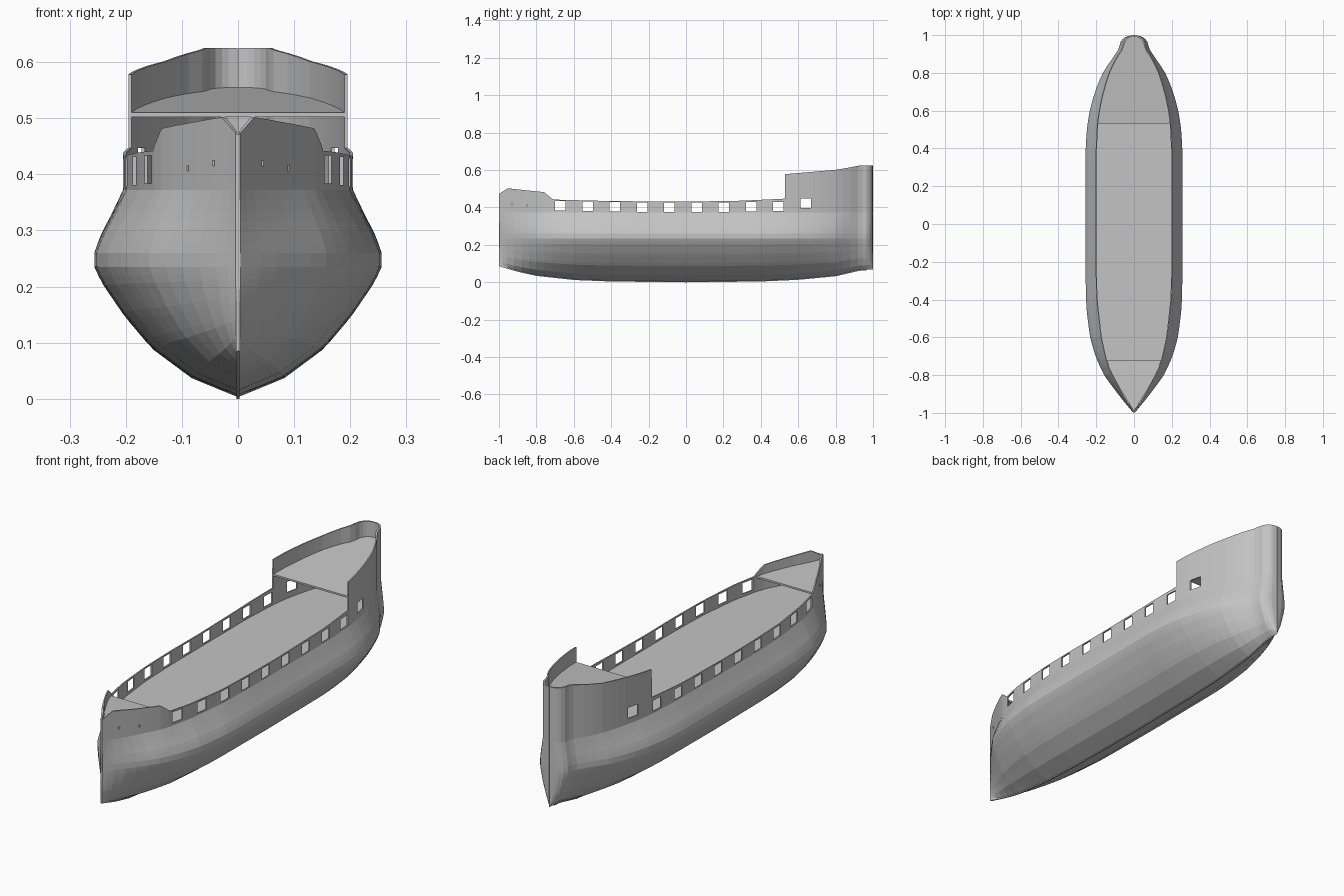
import bpy, bmesh, math

if "Cube" in bpy.data.objects:
    bpy.data.objects.remove(bpy.data.objects["Cube"])

grey = bpy.data.materials.new("light grey")
grey.diffuse_color = (0.55, 0.55, 0.55, 1)
grey.use_nodes = True
grey.node_tree.nodes["Principled BSDF"].inputs["Base Color"].default_value = grey.diffuse_color


def linear(pts, t):
    for (a, va), (b, vb) in zip(pts, pts[1:]):
        if t <= b:
            return va + (vb - va) * max(0, (t - a) / (b - a))
    return pts[-1][1]


def smooth(pts, t):
    """Rounded version of the piecewise curve through pts."""
    d = 0.02
    return sum(linear(pts, t + k * d) for k in (-1, 0, 1)) / 3


# Curves along the length of the ship
BELLY = [(-1, .003), (-.93, .062), (-.8, .16), (-.7, .204), (-.6, .233), (-.45, .252), (-.3, .256),
         (.4, .256), (.5, .25), (.6, .235), (.7, .207), (.8, .167), (.88, .112), (.93, .076), (.96, .074)]
WALL = [(-1, .003), (-.95, .032), (-.9, .062), (-.8, .117), (-.74, .145), (-.6, .177), (-.4, .199),
        (-.2, .205), (.35, .205), (.53, .196), (.6, .187), (.7, .165), (.8, .135), (.88, .096), (.93, .06), (.96, .058)]
BOTTOM = [(-1, .09), (-.9, .06), (-.8, .038), (-.6, .016), (-.4, .008), (0, .004), (.4, .008),
          (.6, .017), (.8, .036), (.93, .066), (1, .068)]
RAIL = [(-1, .472), (-.955, .502), (-.76, .482), (-.75, .475), (-.71, .442), (-.4, .434), (0, .431), (.3, .436),
        (.5285, .447), (.53, .578), (.8, .601), (.94, .625), (1, .625)]
# Cross-section below and above the widest band: (height share, width share)
LOWER = [(0, .01), (.14, .32), (.37, .6), (.62, .79), (.88, .95), (1, 1)]
UPPER = [(0, 0), (.27, .2), (.6, .58), (1, 1)]
DECK_Z = .37
SKIN = .006


def stern_round(y):
    return math.sqrt(max(0, 1 - ((y - .95) / .05) ** 2)) if y > .95 else 1


def half_width(curve, y):
    if y < -.96:
        return linear(curve, y)
    return max(.0015, smooth(curve, y) * stern_round(y))


stations = sorted({round(-.96 + .04 * i, 3) for i in range(48)} |
                  {-.998, -.98, -.955, -.75, -.71, .5285, .53, .94, .95, .965, .98, .99, .996, 1.0})


def section(y):
    """Closed loop: outer skin, rail, inner wall and main deck."""
    w, t = half_width(BELLY, y), half_width(WALL, y)
    zb, zt = linear(BOTTOM, y), linear(RAIL, y)
    right = []
    for i in range(15):
        f = i / 14
        right.append((w * linear(LOWER, f), y, zb + (.235 - zb) * f))
    for i in range(7):
        f = i / 6
        right.append((w + (t - w) * linear(UPPER, f), y, .26 + .112 * f))
    inner, yi = max(.0005, t - SKIN), y * .994 if abs(y) > .9 else y
    right += [(t, y, zt), (inner, yi, zt), (inner, yi, DECK_Z)]
    return right + [(-x, py, z) for x, py, z in reversed(right)]


def finish(bm, name):
    bmesh.ops.recalc_face_normals(bm, faces=bm.faces)
    me = bpy.data.meshes.new(name)
    bm.to_mesh(me)
    bm.free()
    me.materials.append(grey)
    ob = bpy.data.objects.new(name, me)
    bpy.context.collection.objects.link(ob)
    return ob


def loft(name, loops):
    bm = bmesh.new()
    rows = [[bm.verts.new(p) for p in loop] for loop in loops]
    n = len(rows[0])
    for a, b in zip(rows, rows[1:]):
        for i in range(n):
            j = (i + 1) % n
            bm.faces.new((a[i], a[j], b[j], b[i]))
    bm.faces.new(rows[0])
    bm.faces.new(rows[-1])
    return finish(bm, name)


def strip(x, y, top, bottom):
    return [(-x, y, bottom), (x, y, bottom), (x, y, top), (-x, y, top)]


# Hull with bulwarks and main deck
hull = loft("hull", [section(y) for y in stations])

# Gun ports and small bow slits, cut through both sides
holes = [(-.672 + .1458 * i, .028, .025) for i in range(9)]
holes = [(y, .401 + .006 * (y / .6) ** 2, a, b) for y, a, b in holes]
holes += [(.64, .422, .028, .025), (-.93, .42, .003, .005), (-.85, .411, .003, .005)]
bm = bmesh.new()
for y, z, hy, hz in holes:
    box = bmesh.ops.create_cube(bm, size=2)["verts"]
    bmesh.ops.scale(bm, vec=(.4, hy, hz), verts=box)
    bmesh.ops.translate(bm, vec=(0, y, z), verts=box)
cutter = finish(bm, "port_cutter")
cutter.hide_render = True
cutter.hide_viewport = True
cutter.display_type = 'WIRE'
cut = hull.modifiers.new("ports", 'BOOLEAN')
cut.operation = 'DIFFERENCE'
cut.solver = 'EXACT'
cut.object = cutter


# Raised decks fore and aft
def raised_deck(name, y0, y1, z0, z1):
    ys = [y0] + [y for y in stations if y0 < y < y1] + [y1]
    loops = []
    for y in ys:
        z = z0 + (z1 - z0) * (y - y0) / (y1 - y0)
        loops.append(strip(max(.0008, half_width(WALL, y) - .003), y, z, z - .008))
    loft(name, loops)


raised_deck("bow_deck", -.992, -.722, .455, .44)
raised_deck("stern_deck", .531, .992, .51, .555)

# Keel along the bottom and stem bar up the bow
loft("keel", [strip(.003, y, linear(BOTTOM, y) + .008, linear(BOTTOM, y) - .004)
              for y in stations if -.999 < y < .97])
loft("stem", [[(x * .0035, y, z) for x, y in ((-1, -1), (1, -1), (1, -.985), (-1, -.985))]
              for z in (.086, .472)])
